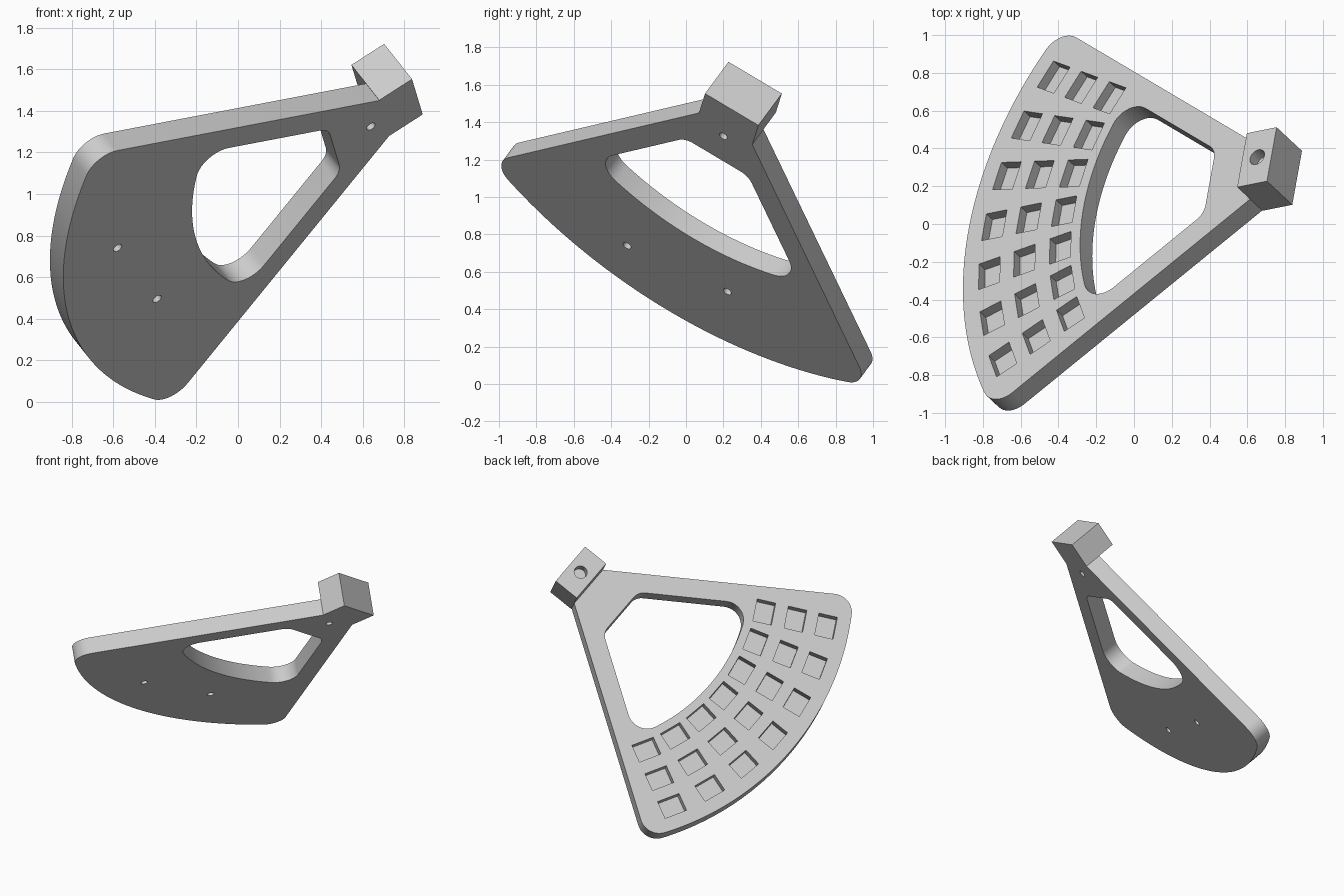
import bpy, bmesh
from math import sin, cos, tan, asin, pi, radians
from mathutils import Matrix, Vector

if "Cube" in bpy.data.objects:
    bpy.data.objects.remove(bpy.data.objects["Cube"])

HALF = radians(35)      # half angle of the sector
THICK = 0.12            # plate thickness
POCKET = 0.06           # pocket depth

# Tilted frame: local x runs from the apex to the rim, local z out of the plate
out = Vector((-0.537, 0.501, 0.679)).normalized()
along = Vector((-0.830, -0.167, -0.532))
along = (along - out * along.dot(out)).normalized()
across = out.cross(along)
FRAME = Matrix((along, across, out)).transposed().to_4x4()
FRAME.translation = (0.901, 0.252, 1.492)

grey = bpy.data.materials.new("light_grey")
grey.use_nodes = True
grey.diffuse_color = (0.6, 0.6, 0.6, 1)
grey.node_tree.nodes["Principled BSDF"].inputs["Base Color"].default_value = (0.6, 0.6, 0.6, 1)


def arc(cx, cy, r, start, end, steps):
    angles = [start + (end - start) * i / steps for i in range(steps + 1)]
    return [(cx + r * cos(a), cy + r * sin(a)) for a in angles]


def mirrored(half):
    """Close a half outline that starts on the centre line."""
    return half + [(x, -y) for x, y in reversed(half[1:])]


def rim(radius, inset, fillet):
    """Outer arc and its rounded corner, for the +y half of a sector."""
    turn = HALF - asin((inset + fillet) / (radius - fillet))
    cx, cy = (radius - fillet) * cos(turn), (radius - fillet) * sin(turn)
    return arc(0, 0, radius, 0, turn, 32)[:-1] + arc(cx, cy, fillet, turn, HALF + pi / 2, 12)


def prism(bm, outline, low, high):
    face = bm.faces.new([bm.verts.new((x, y, low)) for x, y in outline])
    grown = bmesh.ops.extrude_face_region(bm, geom=[face])["geom"]
    top = [v for v in grown if isinstance(v, bmesh.types.BMVert)]
    bmesh.ops.translate(bm, verts=top, vec=(0, 0, high - low))


def make(name, bm):
    bmesh.ops.recalc_face_normals(bm, faces=bm.faces)
    mesh = bpy.data.meshes.new(name)
    bm.to_mesh(mesh)
    bm.free()
    mesh.materials.append(grey)
    obj = bpy.data.objects.new(name, mesh)
    obj.matrix_world = FRAME
    bpy.context.collection.objects.link(obj)
    return obj


# Sector plate, ending at the block
bm = bmesh.new()
block_in, block_out, block_half = 0.235, 0.045, 0.168
prism(bm, mirrored(rim(2.065, 0, 0.13) + [(block_in, block_in * tan(HALF))]), 0, THICK)
plate = make("sector_plate", bm)

# Mounting block at the apex
bm = bmesh.new()
prism(bm, [(block_out, -block_half), (block_in, -block_half),
           (block_in, block_half), (block_out, block_half)], 0, 0.25)
block = make("mount_block", bm)

# Window, with a flat rounded end near the apex
bm = bmesh.new()
inset, fillet = 0.138, 0.1
cx = 0.525 + fillet
cy = (cx * sin(HALF) - inset - fillet) / cos(HALF)
prism(bm, mirrored(rim(1.33, inset, 0.13) + arc(cx, cy, fillet, HALF + pi / 2, pi, 8)), -0.1, 0.3)

# Seven rows of three pockets, fanned around the apex
for row in range(-3, 4):
    a = radians(9.2 * row)
    for r in (1.455, 1.68, 1.9):
        corners = [(r + sx * 0.066, sy * 0.083) for sx, sy in ((-1, -1), (1, -1), (1, 1), (-1, 1))]
        prism(bm, [(x * cos(a) - y * sin(a), x * sin(a) + y * cos(a)) for x, y in corners],
              THICK - POCKET, THICK + 0.05)

# Screw holes underneath and the socket in the block
for x, y in ((1.724, 0.328), (1.607, -0.28), (0.314, 0)):
    prism(bm, arc(x, y, 0.024, 0, 2 * pi, 20)[:-1], -0.05, 0.045)
prism(bm, arc(0.138, 0, 0.046, 0, 2 * pi, 28)[:-1], 0.18, 0.3)
cutter = make("cutter", bm)
cutter.hide_render = True

# Cut both parts, then drop the cutter
for obj in (plate, block):
    cut = obj.modifiers.new("cut", "BOOLEAN")
    cut.operation = "DIFFERENCE"
    cut.solver = "EXACT"
    cut.object = cutter
bpy.context.view_layer.update()
graph = bpy.context.evaluated_depsgraph_get()
for obj in (plate, block):
    done = bpy.data.meshes.new_from_object(obj.evaluated_get(graph))
    obj.modifiers.clear()
    obj.data = done
bpy.data.objects.remove(cutter)

# Smooth the curved walls, keep edges sharp
for obj in bpy.context.view_layer.objects:
    obj.select_set(obj in (plate, block))
bpy.context.view_layer.objects.active = plate
bpy.ops.object.shade_smooth_by_angle(angle=radians(30))
